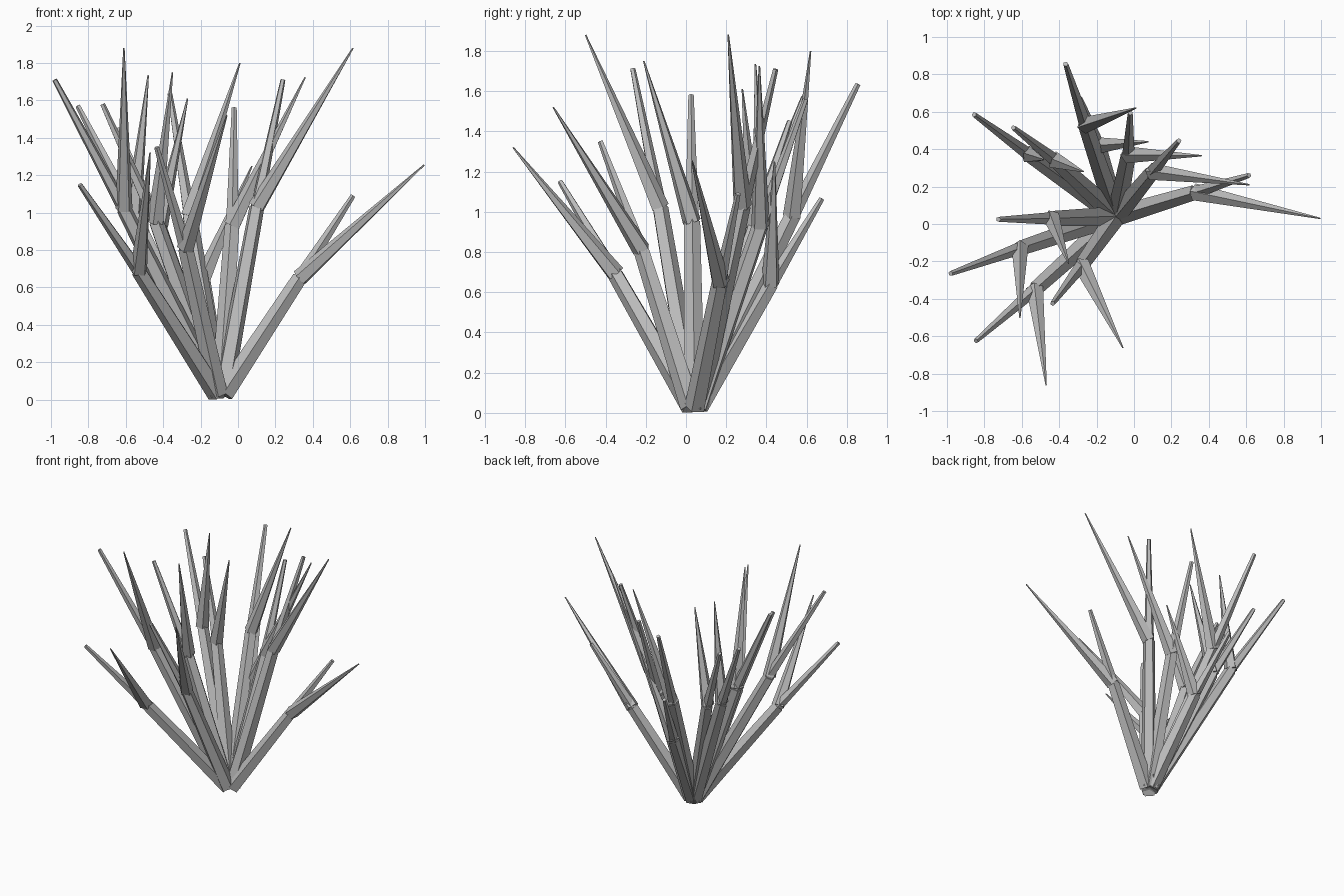
import bpy, bmesh
from mathutils import Vector

grey = bpy.data.materials.new("grey_leaf")
grey.diffuse_color = (0.5, 0.5, 0.5, 1)

SIDES = 5
CENTRE = Vector((-0.095, 0.042, 0.03))

# fork point, blunt upper tip, pointed side tip of each stem
STEMS = [
    ((-0.26, 0.53, 0.98), (-0.365, 0.855, 1.635), (0.01, 0.62, 1.80)),
    ((-0.56, 0.37, 1.00), (-0.855, 0.585, 1.57), (-0.48, 0.345, 1.735)),
    ((-0.42, 0.34, 0.93), (-0.645, 0.515, 1.45), (-0.27, 0.28, 1.61)),
    ((0.10, 0.28, 1.03), (0.24, 0.445, 1.71), (0.615, 0.21, 1.88)),
    ((-0.03, 0.37, 0.93), (-0.02, 0.595, 1.56), (0.36, 0.365, 1.725)),
    ((0.33, 0.17, 0.65), (0.615, 0.26, 1.09), (0.995, 0.03, 1.255)),
    ((-0.44, 0.03, 0.95), (-0.725, 0.025, 1.58), (-0.35, -0.21, 1.75)),
    ((-0.61, -0.13, 1.02), (-0.98, -0.265, 1.71), (-0.61, -0.50, 1.88)),
    ((-0.53, -0.35, 0.69), (-0.845, -0.625, 1.15), (-0.47, -0.86, 1.32)),
    ((-0.28, -0.22, 0.81), (-0.435, -0.425, 1.35), (-0.06, -0.66, 1.52)),
    ((-0.19, 0.42, 0.64), (-0.29, 0.675, 1.065), (0.075, 0.44, 1.25)),
]


def tapered(bm, a, b, r1, r2):
    """Add one tapered prism running from a to b."""
    d = b - a
    rot = d.to_track_quat('Z', 'Y').to_matrix().to_4x4()
    rot.translation = (a + b) / 2
    bmesh.ops.create_cone(bm, cap_ends=True, segments=SIDES, radius1=r1,
                          radius2=r2, depth=d.length, matrix=rot)


def make(name, pieces):
    bm = bmesh.new()
    for p in pieces:
        tapered(bm, *p)
    mesh = bpy.data.meshes.new(name)
    bm.to_mesh(mesh)
    bm.free()
    mesh.materials.append(grey)
    bpy.context.collection.objects.link(bpy.data.objects.new(name, mesh))


for i, (fork, tip, spike) in enumerate(STEMS, 1):
    fork, tip, spike = Vector(fork), Vector(tip), Vector(spike)
    out = fork - CENTRE
    out.z = 0
    base = CENTRE + out.normalized() * 0.02
    # lower stem
    make(f"stem_{i}", [(base, fork, 0.055, 0.042)])
    # straight shoot and pointed side spike
    make(f"shoot_{i}", [(fork, tip, 0.036, 0.014)])
    make(f"spike_{i}", [(fork, spike, 0.048, 0.004)])
